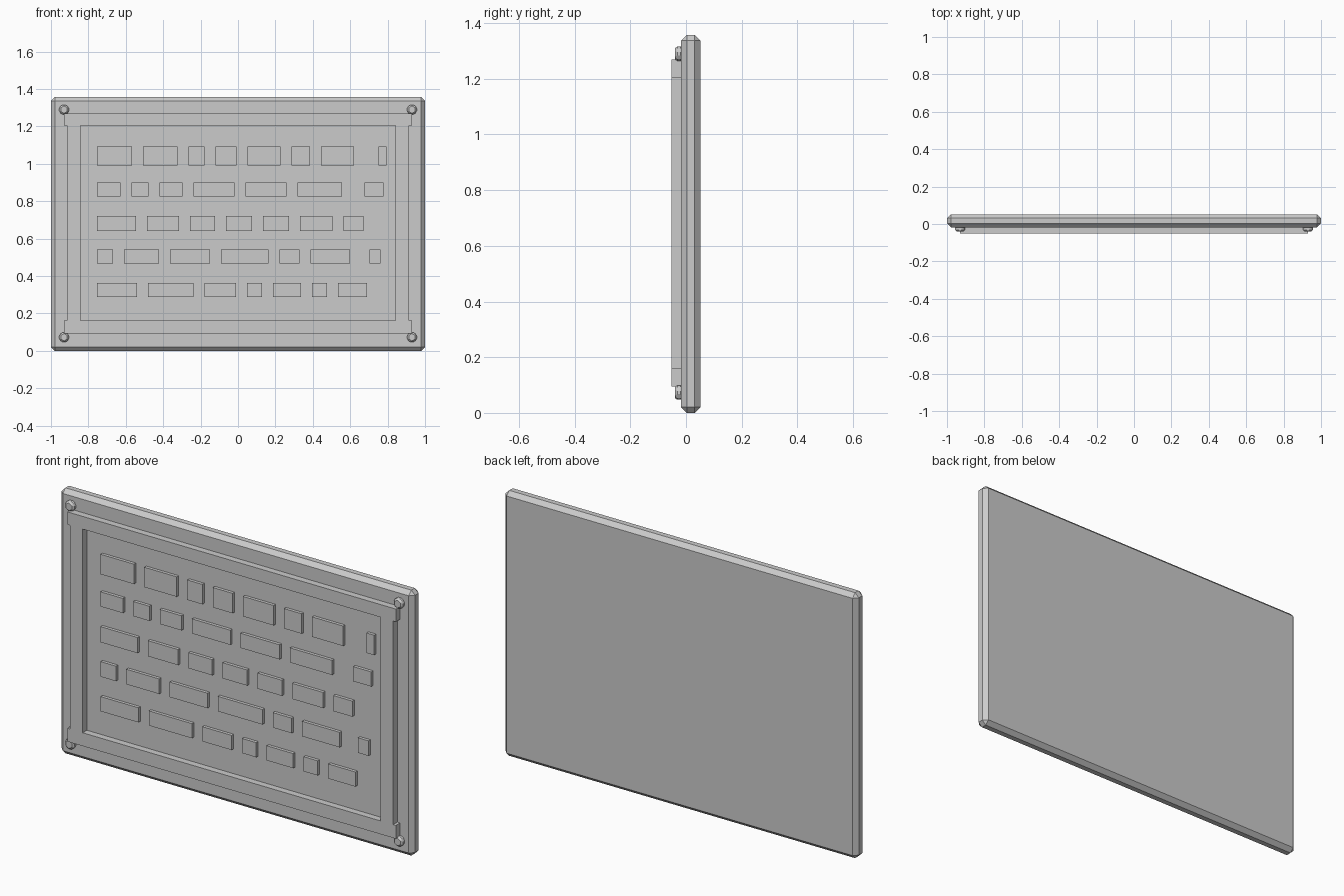
import bpy, math

if "Cube" in bpy.data.objects:
    bpy.data.objects.remove(bpy.data.objects["Cube"])

FRONT = -0.018   # front face of the backing plate


def box(name, x0, x1, y0, y1, z0, z1, bevel=0):
    bpy.ops.mesh.primitive_cube_add(size=1, location=((x0 + x1) / 2, (y0 + y1) / 2, (z0 + z1) / 2))
    ob = bpy.context.object
    ob.name = name
    ob.scale = (x1 - x0, y1 - y0, z1 - z0)
    bpy.ops.object.transform_apply(location=False, rotation=False, scale=True)
    if bevel:
        add_bevel(ob, bevel)
    return ob


def add_bevel(ob, width):
    mod = ob.modifiers.new("chamfer", 'BEVEL')
    mod.width = width
    mod.segments = 1


# Chamfered backing plate
box("backing_plate", -1, 1, FRONT, 0.052, 0, 1.358, 0.021)

# Raised border: long top and bottom rails, slightly inset side rails
for name, z0, z1 in (("bottom_rail", 0.094, 0.162), ("top_rail", 1.204, 1.269)):
    box(name, -0.93, 0.93, -0.052, FRONT + 0.002, z0, z1)
for name, s in (("left_rail", -1), ("right_rail", 1)):
    a, b = sorted((s * 0.843, s * 0.915))
    box(name, a, b, -0.052, FRONT + 0.002, 0.162, 1.204)

# Hexagonal corner bolts
for x in (-0.93, 0.93):
    for z in (0.073, 1.29):
        bpy.ops.mesh.primitive_cylinder_add(vertices=6, radius=0.03, depth=0.03,
                                            location=(x, -0.025, z),
                                            rotation=(math.pi / 2, 0, 0))
        bolt = bpy.context.object
        bolt.name = "corner_bolt"
        add_bevel(bolt, 0.009)

# Rows of raised blocks: (bottom, top, widths, optional separate end block)
GAP = 0.059
rows = [
    (0.990, 1.092, (.188, .184, .086, .112, .174, .099, .176), (.751, .794)),
    (0.825, 0.900, (.126, .091, .123, .217, .220, .238), (.676, .778)),
    (0.642, 0.722, (.209, .171, .134, .139, .137, .174, .107), None),
    (0.466, 0.543, (.086, .187, .214, .252, .107, .212), (.703, .762)),
    (0.289, 0.364, (.214, .244, .166, .080, .150, .080, .155), None),
]
for z0, z1, widths, end in rows:
    x = -0.754
    spans = []
    for w in widths:
        spans.append((x, x + w))
        x += w + GAP
    if end:
        spans.append(end)
    for x0, x1 in spans:
        box("raised_block", x0, x1, -0.034, FRONT + 0.002, z0, z1)
